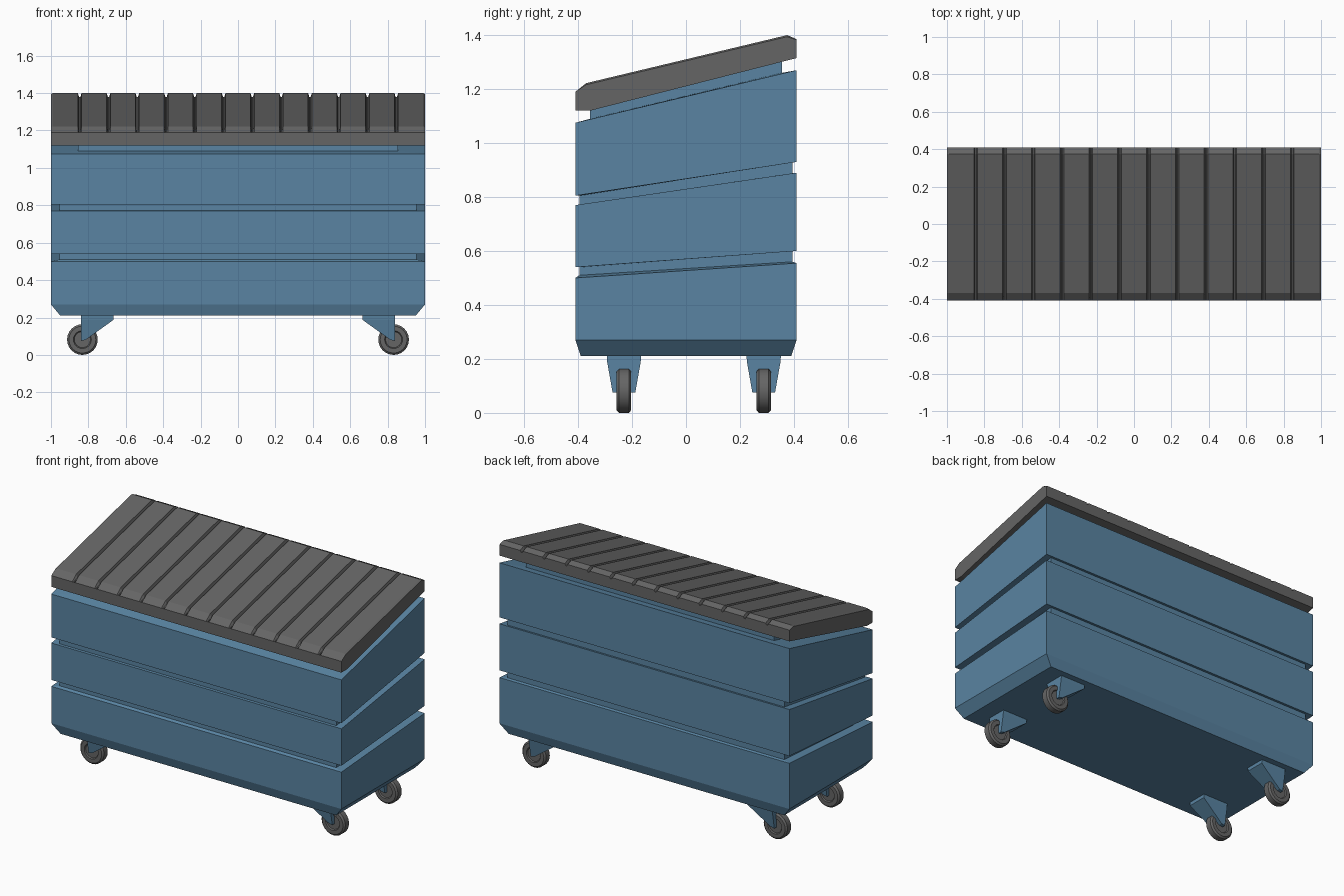
import bpy, bmesh, math

if "Cube" in bpy.data.objects:
    bpy.data.objects.remove(bpy.data.objects["Cube"])

blue = bpy.data.materials.new("blue_paint")
blue.diffuse_color = (0.10, 0.23, 0.36, 1)
blue.use_nodes = True
blue.node_tree.nodes["Principled BSDF"].inputs["Base Color"].default_value = blue.diffuse_color
grey = bpy.data.materials.new("dark_grey")
grey.diffuse_color = (0.13, 0.13, 0.13, 1)
grey.use_nodes = True
grey.node_tree.nodes["Principled BSDF"].inputs["Base Color"].default_value = grey.diffuse_color


def loft(name, rings, mat, closed=False):
    """Bridge equal-length point rings; cap the ends unless the loft is closed."""
    bm = bmesh.new()
    loops = [[bm.verts.new(p) for p in ring] for ring in rings]
    pairs = list(zip(loops, loops[1:]))
    if closed:
        pairs.append((loops[-1], loops[0]))
    else:
        bm.faces.new(loops[0])
        bm.faces.new(loops[-1])
    for a, b in pairs:
        n = len(a)
        for i in range(n):
            bm.faces.new((a[i], a[(i + 1) % n], b[(i + 1) % n], b[i]))
    bmesh.ops.recalc_face_normals(bm, faces=bm.faces)
    mesh = bpy.data.meshes.new(name)
    bm.to_mesh(mesh)
    bm.free()
    mesh.materials.append(mat)
    ob = bpy.data.objects.new(name, mesh)
    bpy.context.collection.objects.link(ob)
    return ob


# Bin body: half width, half depth, front height, back height
levels = [
    (.95, .39, .21, .21), (1, .41, .27, .27), (1, .41, .50, .555),
    (.955, .395, .51, .56), (.955, .395, .54, .60),
    (1, .41, .54, .60), (1, .41, .77, .89),
    (.955, .395, .772, .888), (.955, .395, .805, .93),
    (1, .41, .805, .93), (1, .41, 1.075, 1.27),
    (.855, .355, 1.09, 1.26), (.855, .355, 1.13, 1.31),
]
loft("bin_body", [[(-x, -y, f), (x, -y, f), (x, y, b), (-x, y, b)]
                  for x, y, f, b in levels], blue)


# Slatted lid: side profile swept along x, dipping at each groove
def lid_section(x, dip):
    prof = [(-.41, 1.12), (-.355, 1.12), (.41, 1.315), (.41, 1.385 - dip * .5),
            (.375, 1.40 - dip), (-.37, 1.222 - dip), (-.41, 1.19)]
    return [(x, y, z) for y, z in prof]


slats = 13
sections = [lid_section(-1, .006), lid_section(-.99, 0)]
for i in range(1, slats):
    x = -1 + 2 * i / slats
    sections += [lid_section(x - .010, 0), lid_section(x - .003, .022),
                 lid_section(x + .003, .022), lid_section(x + .010, 0)]
sections += [lid_section(.99, 0), lid_section(1, .006)]
loft("slatted_lid", sections, grey)

# Casters: tapered bracket and wheel with recessed hub, at each corner
SEG = 24
wheel_prof = [(.001, -.020), (.043, -.020), (.048, -.027), (.072, -.027), (.082, -.018),
              (.082, .018), (.072, .027), (.048, .027), (.043, .020), (.001, .020)]
for sx, side in ((-1, "left"), (1, "right")):
    for cy, end in ((-.23, "front"), (.288, "back")):
        bracket = []
        for x_in, z_in, x_out, z_out, w in ((.665, .215, .84, .215, .064),
                                            (.665, .188, .84, .188, .062),
                                            (.815, .080, .84, .075, .042)):
            bracket.append([(sx * x_in, cy - w, z_in), (sx * x_out, cy - w, z_out),
                            (sx * x_out, cy + w, z_out), (sx * x_in, cy + w, z_in)])
        loft(f"{end}_{side}_bracket", bracket, blue)

        rings = []
        for k in range(SEG):
            a = 2 * math.pi * k / SEG
            rings.append([(sx * .832 + r * math.sin(a), cy + y, .082 - r * math.cos(a))
                          for r, y in wheel_prof])
        wheel = loft(f"{end}_{side}_wheel", rings, grey, closed=True)
        bpy.ops.object.select_all(action='DESELECT')
        wheel.select_set(True)
        bpy.context.view_layer.objects.active = wheel
        bpy.ops.object.shade_smooth_by_angle(angle=math.radians(30))
